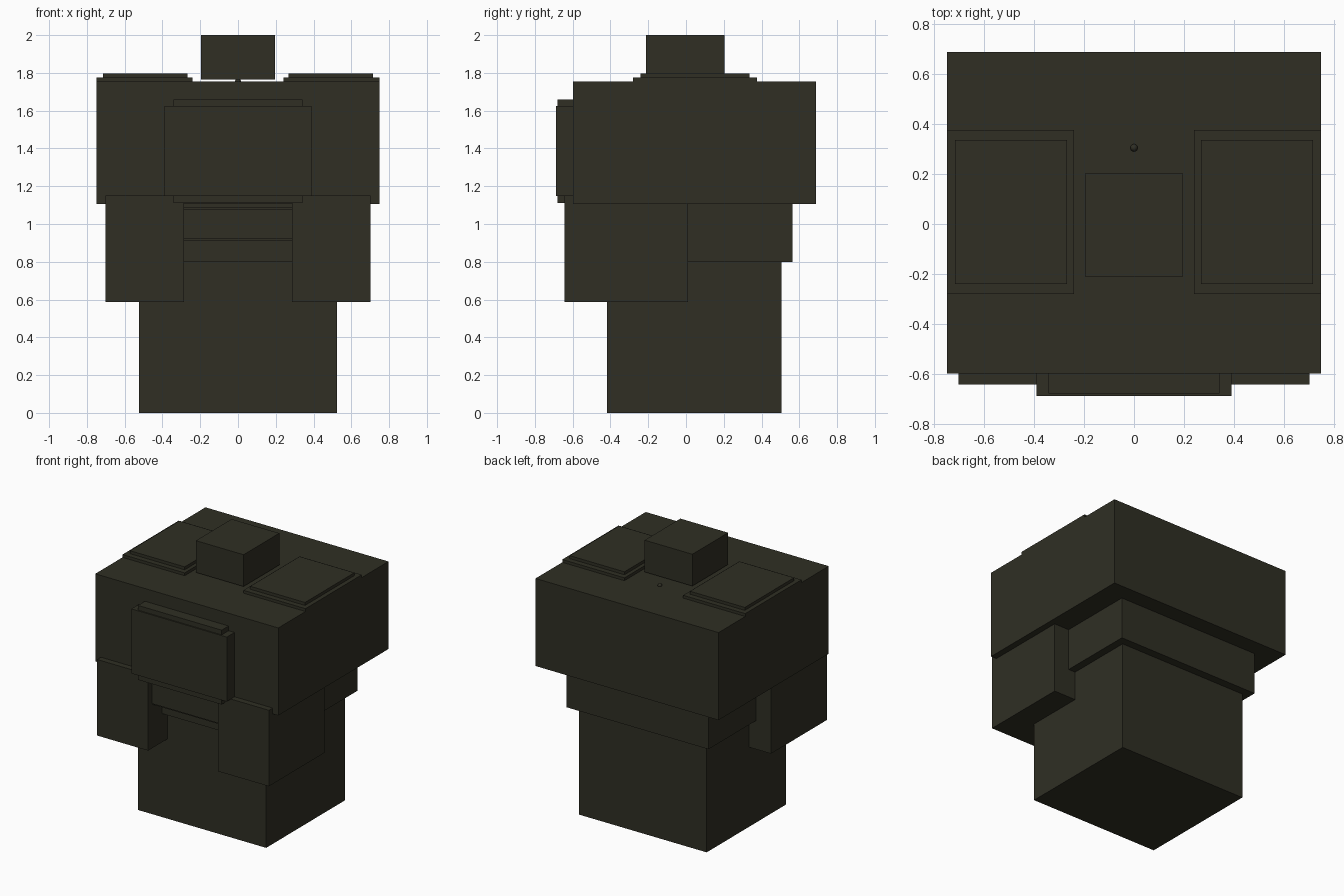
import bpy
import bmesh

if "Cube" in bpy.data.objects:
    bpy.data.objects.remove(bpy.data.objects["Cube"])

# One dark olive colour for the whole model
olive = bpy.data.materials.new("dark_olive")
olive.diffuse_color = (0.029, 0.028, 0.0175, 1)
olive.use_nodes = True
olive.node_tree.nodes["Principled BSDF"].inputs["Base Color"].default_value = olive.diffuse_color


def finish(name, bm):
    mesh = bpy.data.meshes.new(name)
    bm.to_mesh(mesh)
    bm.free()
    mesh.materials.append(olive)
    obj = bpy.data.objects.new(name, mesh)
    bpy.context.collection.objects.link(obj)
    return obj


def box(name, x, y, z):
    """Box from (min, max) ranges on each axis."""
    bm = bmesh.new()
    bmesh.ops.create_cube(bm, size=1)
    for v in bm.verts:
        for i, (lo, hi) in enumerate((x, y, z)):
            v.co[i] = lo if v.co[i] < 0 else hi
    return finish(name, bm)


def pair(name, x, y, z):
    """The same box on both sides of the body."""
    box(name + "_right", x, y, z)
    box(name + "_left", (-x[1], -x[0]), y, z)


# Body blocks
box("legs", (-0.523, 0.523), (-0.418, 0.505), (0, 0.80))
box("waist", (-0.58, 0.58), (-0.48, 0.565), (0.80, 1.11))
box("torso", (-0.748, 0.748), (-0.598, 0.688), (1.107, 1.754))
box("head", (-0.195, 0.195), (-0.213, 0.204), (1.765, 2.0))

# Belly plates between the arms
box("belly_backing", (-0.30, 0.30), (-0.592, -0.47), (0.91, 1.088))
box("belly_plate", (-0.30, 0.30), (-0.60, -0.47), (0.92, 1.077))

# Chest plates: a tall one with a wide one around it
box("chest_plate_tall", (-0.342, 0.342), (-0.679, -0.59), (1.11, 1.66))
box("chest_plate_wide", (-0.39, 0.39), (-0.688, -0.59), (1.148, 1.625))

# Arms
pair("arm", (0.285, 0.702), (-0.642, 0.01), (0.588, 1.15))

# Stepped shoulder plates
pair("shoulder_base", (0.24, 0.748), (-0.28, 0.376), (1.75, 1.775))
pair("shoulder_top", (0.268, 0.716), (-0.24, 0.336), (1.77, 1.797))

# Small stud behind the head
bm = bmesh.new()
bmesh.ops.create_uvsphere(bm, u_segments=16, v_segments=8, radius=0.015)
bmesh.ops.translate(bm, verts=bm.verts, vec=(0, 0.305, 1.757))
for f in bm.faces:
    f.smooth = True
finish("back_stud", bm)
